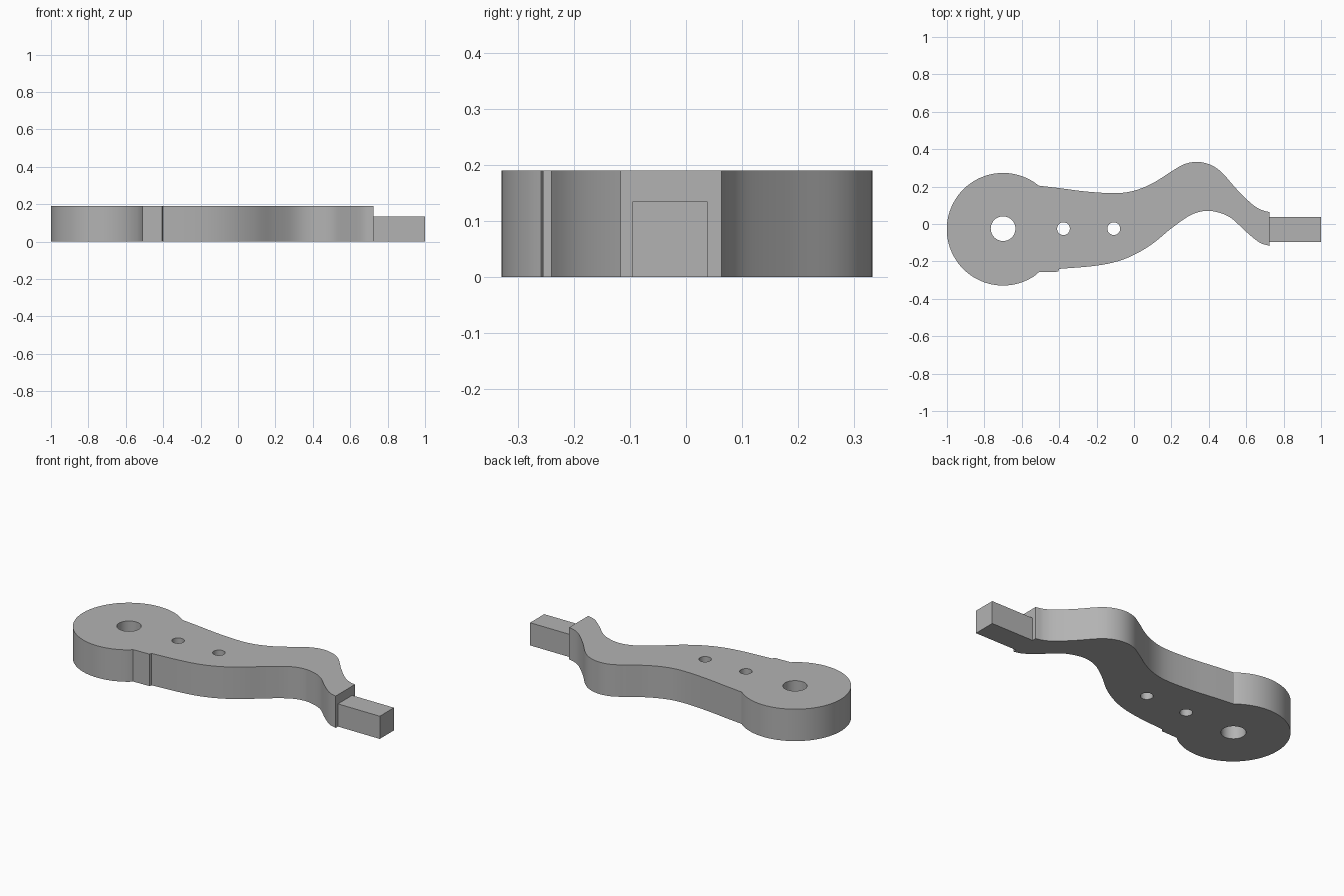
import bpy, bmesh
from math import sin, cos, atan2, tau
from mathutils import Vector

cube = bpy.data.objects.get("Cube")
if cube:
    bpy.data.objects.remove(cube, do_unlink=True)

# Plain grey metal
grey = bpy.data.materials.new("grey metal")
grey.use_nodes = True
colour = (0.45, 0.45, 0.45, 1)
grey.diffuse_color = colour
grey.node_tree.nodes["Principled BSDF"].inputs["Base Color"].default_value = colour

HEIGHT = 0.19
HUB, HUB_R = Vector((-0.7, -0.028)), 0.301


def arc(centre, radius, start, end, steps):
    angles = [start + (end - start) * i / steps for i in range(steps + 1)]
    return [Vector((centre[0] + radius * cos(a), centre[1] + radius * sin(a))) for a in angles]


def smooth_path(points, steps=8):
    """Pass a smooth curve through the points."""
    p = [Vector(q) for q in points]
    p = [2 * p[0] - p[1]] + p + [2 * p[-1] - p[-2]]
    path = []
    for a, b, c, d in zip(p, p[1:], p[2:], p[3:]):
        for i in range(steps):
            t = i / steps
            path.append(0.5 * (2 * b + (c - a) * t + (2 * a - 5 * b + 4 * c - d) * t ** 2
                               + (3 * b - a - 3 * c + d) * t ** 3))
    return path + [p[-2]]


def plate(name, loops, height):
    """Extrude an outline with holes into a solid plate."""
    curve = bpy.data.curves.new(name, 'CURVE')
    curve.dimensions, curve.fill_mode, curve.extrude = '2D', 'BOTH', height / 2
    for loop in loops:
        spline = curve.splines.new('POLY')
        spline.points.add(len(loop) - 1)
        for point, co in zip(spline.points, loop):
            point.co = (co.x, co.y, 0, 1)
        spline.use_cyclic_u = True
    obj = bpy.data.objects.new(name, curve)
    bpy.context.collection.objects.link(obj)
    bpy.ops.object.select_all(action='DESELECT')
    obj.select_set(True)
    bpy.context.view_layer.objects.active = obj
    bpy.ops.object.convert(target='MESH')
    obj = bpy.context.object
    bm = bmesh.new()
    bm.from_mesh(obj.data)
    bmesh.ops.remove_doubles(bm, verts=bm.verts, dist=0.0001)
    bmesh.ops.translate(bm, verts=bm.verts, vec=(0, 0, height / 2))
    bmesh.ops.recalc_face_normals(bm, faces=bm.faces)
    bm.to_mesh(obj.data)
    bm.free()
    obj.data.materials.clear()
    obj.data.materials.append(grey)
    bpy.ops.object.shade_smooth_by_angle(angle=0.5)
    return obj


# Swept lever edges, back edge towards the tip and front edge towards the hub
back_edge = smooth_path([(-0.51, 0.205), (-0.4, 0.192), (-0.25, 0.173), (-0.1, 0.165), (0, 0.178),
                         (0.1, 0.218), (0.2, 0.281), (0.27, 0.32), (0.34, 0.332), (0.41, 0.316),
                         (0.47, 0.275), (0.55, 0.185), (0.63, 0.107), (0.68, 0.076), (0.725, 0.063)])
front_edge = smooth_path([(0.725, -0.117), (0.67, -0.098), (0.6, -0.042), (0.52, 0.031), (0.45, 0.062),
                          (0.38, 0.07), (0.3, 0.046), (0.2, -0.023), (0.1, -0.105), (0, -0.165),
                          (-0.1, -0.203), (-0.22, -0.225), (-0.4, -0.24)])
step = [Vector((-0.405, -0.255)), Vector((-0.51, -0.258))]

# Round hub closes the outline
first = atan2(*(step[-1] - HUB).yx) + tau
last = atan2(*(back_edge[0] - HUB).yx)
hub_edge = arc(HUB, HUB_R, first, last, 72)[1:-1]

# Pivot hole and two pin holes
holes = [arc((x, -0.025), r, 0, tau, 40)[:-1]
         for x, r in ((-0.7, 0.066), (-0.377, 0.034), (-0.108, 0.034))]
plate("lever_body", [back_edge + front_edge + step + hub_edge] + holes, HEIGHT)

# Square tip
tip = [Vector(c) for c in ((0.72, -0.095), (1, -0.095), (1, 0.038), (0.72, 0.038))]
plate("tip_tab", [tip], 0.135)
